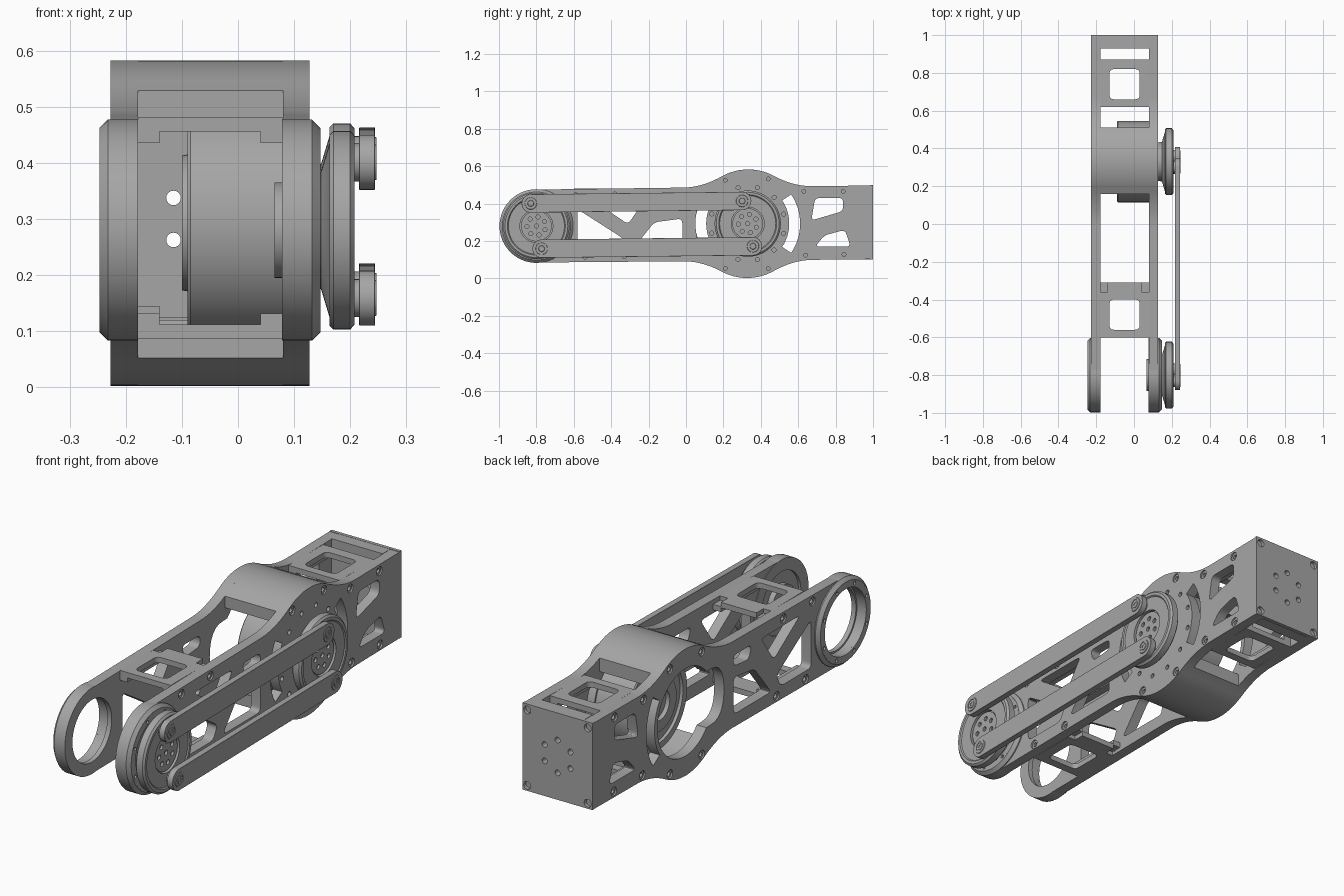
import bpy, bmesh
from math import sin, cos, pi, radians, sqrt
from mathutils import Vector

cube = bpy.data.objects.get("Cube")
if cube:
    bpy.data.objects.remove(cube, do_unlink=True)

GREY = (0.38, 0.38, 0.38, 1)
metal = bpy.data.materials.new("grey metal")
metal.use_nodes = True
metal.diffuse_color = GREY
metal.node_tree.nodes["Principled BSDF"].inputs["Base Color"].default_value = GREY

FRONT, REAR = (-0.8, 0.28), (0.33, 0.293)      # joint axes as (y, z)
INNER, OUTER = (-0.178, 0.08), (-0.227, 0.127)  # plate faces in x
MID = -0.05


def finish(name, bm):
    """Clean the mesh, link it and shade it."""
    bmesh.ops.remove_doubles(bm, verts=bm.verts, dist=0.0002)
    bmesh.ops.recalc_face_normals(bm, faces=bm.faces)
    mesh = bpy.data.meshes.new(name)
    bm.to_mesh(mesh)
    bm.free()
    mesh.materials.clear()
    mesh.materials.append(metal)
    obj = bpy.data.objects.new(name, mesh)
    bpy.context.collection.objects.link(obj)
    bpy.ops.object.select_all(action='DESELECT')
    obj.select_set(True)
    bpy.context.view_layer.objects.active = obj
    bpy.ops.object.shade_smooth_by_angle(angle=radians(30))
    return obj


def sheet(name, axis, a, b, loops):
    """Flat plate from a to b along an axis; first loop is the outline, others are holes."""
    curve = bpy.data.curves.new(name, 'CURVE')
    curve.dimensions, curve.fill_mode = '2D', 'BOTH'
    curve.extrude = abs(b - a) / 2
    for loop in loops:
        s = curve.splines.new('POLY')
        s.points.add(len(loop) - 1)
        for p, (u, v) in zip(s.points, loop):
            p.co = (u, v, 0, 1)
        s.use_cyclic_u = True
    tmp = bpy.data.objects.new("tmp", curve)
    bpy.context.collection.objects.link(tmp)
    mesh = bpy.data.meshes.new_from_object(tmp.evaluated_get(bpy.context.evaluated_depsgraph_get()))
    bm = bmesh.new()
    bm.from_mesh(mesh)
    bpy.data.objects.remove(tmp)
    bpy.data.curves.remove(curve)
    bpy.data.meshes.remove(mesh)
    for vert in bm.verts:
        u, v, w = vert.co
        w += (a + b) / 2
        vert.co = {'x': (w, u, v), 'y': (u, w, v), 'z': (u, v, w)}[axis]
    return finish(name, bm)


def lathe(name, centre, profile, closed=False, steps=56):
    """Spin an (x, radius) profile around an axis parallel to x."""
    bm = bmesh.new()
    vs = [bm.verts.new((x, centre[0] + r, centre[1])) for x, r in profile]
    pairs = list(zip(vs, vs[1:])) + ([(vs[-1], vs[0])] if closed else [])
    es = [bm.edges.new(p) for p in pairs]
    bmesh.ops.spin(bm, geom=vs + es, cent=(0, *centre), axis=(1, 0, 0), angle=2 * pi, steps=steps)
    return finish(name, bm)


def circle(c, r, n=48):
    return [(c[0] + r * cos(2 * pi * i / n), c[1] + r * sin(2 * pi * i / n)) for i in range(n)]


def hole_circle(c, radius, r, count, start=0):
    return [circle(p, r, 16) for p in (circle(c, radius, count) if not start else
            [(c[0] + radius * cos(start + 2 * pi * i / count),
              c[1] + radius * sin(start + 2 * pi * i / count)) for i in range(count)])]


def rect(u0, u1, v0, v1):
    return [(u0, v0), (u1, v0), (u1, v1), (u0, v1)]


def rounded(points, r=0.025):
    """Round every corner of a polygon."""
    pts, out = [Vector(p) for p in points], []
    for i, p in enumerate(pts):
        ends = []
        for q in (pts[i - 1], pts[(i + 1) % len(pts)]):
            ends.append(p + (q - p).normalized() * min(r, (q - p).length * 0.45))
        for k in range(6):
            t = k / 5
            out.append(tuple(ends[0] * (1 - t) ** 2 + p * 2 * t * (1 - t) + ends[1] * t * t))
    return out


def arc_slot(angle, r0, r1, half):
    a = [radians(angle - half + 2 * half * i / 16) for i in range(17)]
    pts = [(r1, t) for t in a] + [(r0, t) for t in reversed(a)]
    return [(REAR[0] + r * cos(t), REAR[1] + r * sin(t)) for r, t in pts]


def mid_z(y):
    return 0.28 + 0.02 * (y + 0.8) / 1.8


def half_height(y):
    d = abs(y - REAR[0])
    if d < 0.14:
        return sqrt(0.29 ** 2 - d * d)
    return 0.197 + 0.057 * (max(0, 0.347 - d) / 0.207) ** 2


def edge(y, side):
    return (y, mid_z(y) + side * half_height(y))


# Side plate outline: round nose, straight arm, round bulge, square tail
ys = [-0.02 + 0.7 * i / 40 for i in range(41)] + [0.985]
nose = [(FRONT[0] + 0.195 * cos(t), FRONT[1] + 0.195 * sin(t))
        for t in [radians(90 + 180 * i / 28) for i in range(29)]]
outline = nose + [edge(y, -1) for y in ys] + [edge(y, 1) for y in reversed(ys)]

# Lightening holes shared by both plates
truss = [rounded(p) for p in (
    [(-0.58, 0.37), (-0.58, 0.15), (-0.36, 0.15), (-0.33, 0.21)],
    [(-0.50, 0.42), (-0.22, 0.42), (-0.31, 0.29)],
    [(-0.29, 0.15), (-0.17, 0.30), (-0.02, 0.32), (-0.02, 0.15)],
    [(-0.15, 0.42), (-0.02, 0.42), (-0.02, 0.37), (-0.13, 0.36)],
    [(0.67, 0.31), (0.69, 0.43), (0.84, 0.43), (0.84, 0.36)],
    [(0.69, 0.17), (0.88, 0.17), (0.85, 0.26), (0.74, 0.23)])]
truss.append(arc_slot(0, 0.222, 0.28, 34))
screws = [(y, edge(y, 1)[1] - 0.03) for y in (-0.59, -0.38, 0.21, 0.44, 0.63, 0.84)]
screws += [(y, edge(y, -1)[1] + 0.027) for y in (-0.54, -0.33, 0.21, 0.44, 0.64, 0.845)]
shared = [outline, circle(FRONT, 0.16)] + truss + [circle(p, 0.02, 20) for p in screws]

# Right plate has a keyhole opening, left plate carries the motor
keyhole = []
for i in range(72):
    t = 2 * pi * i / 72
    lobe = max(0, 1 - (abs(t - pi) / radians(38)) ** 4)
    r = 0.2 + 0.08 * lobe
    keyhole.append((REAR[0] + r * cos(t), REAR[1] + r * sin(t)))
sheet("right_side_plate", 'x', OUTER[0], INNER[0], shared + [keyhole])
sheet("left_side_plate", 'x', INNER[1], OUTER[1],
      shared + [arc_slot(180, 0.222, 0.28, 30)] + hole_circle(REAR, 0.199, 0.011, 12, 0.26))

# Parts repeated on both sides: plate screws and front bearing rings
for label, s in (("right", -1), ("left", 1)):
    def px(d):
        return MID + s * d
    for i, p in enumerate(screws):
        lathe(f"{label}_plate_screw_{i + 1}", p, [(px(0.13), 0), (px(0.13), 0.021), (px(0.17), 0.021),
              (px(0.17), 0.01), (px(0.16), 0.01), (px(0.16), 0)], steps=16)
    lathe(f"{label}_bearing_ring", FRONT, [(px(d), r) for d, r in (
        (0.128, 0.142), (0.128, 0.197), (0.182, 0.197), (0.197, 0.182), (0.197, 0.179),
        (0.189, 0.179), (0.189, 0.15), (0.15, 0.15), (0.15, 0.142))], True)
    sheet(f"{label}_ring_cap", 'x', px(0.188), px(0.197),
          [circle(FRONT, 0.179), circle(FRONT, 0.15)] + hole_circle(FRONT, 0.165, 0.008, 8, 0.4))

# Cross plates, corner bosses and curved covers, top and bottom
def cross_plate(name, y0, y1, window, side, tongue):
    z = edge((y0 + y1) / 2, side)[1]
    shape = [(INNER[0], y0), (INNER[1], y0), (INNER[1], y1)]
    shape += [(0.04, y1), (0.04, y1 + tongue), (-0.14, y1 + tongue), (-0.14, y1)] if tongue else []
    shape.append((INNER[0], y1))
    sheet(name, 'z', z - side * 0.025, z, [shape, rounded(rect(-0.13, 0.03, *window))])
    for tag, x0, x1 in (("right", INNER[0], -0.14), ("left", 0.04, INNER[1])):
        sheet(f"{name}_{tag}_boss", 'z', z - side * 0.045, z - side * 0.02,
              [rect(x0, x1, y0, y1 + tongue)])


for tag, side in (("top", 1), ("bottom", -1)):
    cross_plate(f"front_{tag}_cross_plate", -0.6, -0.36, (-0.56, -0.4), side, 0.05)
    cross_plate(f"rear_{tag}_cross_plate", 0.62, 0.87, (0.66, 0.82), side, 0)
    cy = [0.16 + 0.35 * i / 24 for i in range(25)]
    inner = [(y, REAR[1] + side * sqrt(0.25 ** 2 - (y - REAR[0]) ** 2)) for y in reversed(cy)]
    sheet(f"{tag}_curved_cover", 'x', *INNER, [[edge(y, side) for y in cy] + inner])

# Tail block and end face with bolt holes
bolts = hole_circle((MID, 0.3), 0.075, 0.013, 6, pi / 6)
sheet("tail_block", 'y', 0.93, 0.985, [rect(*INNER, 0.1, 0.498)] + bolts)
corners = [(x, z) for x in (-0.203, 0.103) for z in (0.127, 0.472)]
sheet("tail_face", 'y', 0.985, 1.0,
      [rect(*OUTER, 0.102, 0.499)] + bolts + [circle(p, 0.018, 16) for p in corners])

# Motor drum between the plates and axle in the front ring
lathe("motor_drum", REAR, [(0.079, 0), (0.079, 0.215), (-0.085, 0.215), (-0.09, 0.21), (-0.09, 0.18),
      (-0.075, 0.18), (-0.075, 0.125), (-0.1, 0.12), (-0.1, 0.07), (-0.08, 0.07), (-0.08, 0)])
lathe("front_axle", FRONT, [(0.065, 0), (0.065, 0.085), (0.09, 0.085), (0.09, 0.145),
      (0.135, 0.145), (0.135, 0)])

# Crank discs with perforated hubs
crank = [(0.12, 0), (0.12, 0.1), (0.148, 0.105), (0.163, 0.155), (0.163, 0.17), (0.17, 0.177),
         (0.2, 0.177), (0.208, 0.168), (0.208, 0.155), (0.203, 0.15), (0.203, 0.088),
         (0.185, 0.088), (0.185, 0)]
for tag, c in (("front", FRONT), ("rear", REAR)):
    lathe(f"{tag}_crank_disc", c, crank)
    sheet(f"{tag}_crank_hub", 'x', 0.184, 0.196,
          [circle(c, 0.082)] + hole_circle(c, 0.05, 0.011, 7, 0.5) + [circle(c, 0.011, 16)])

# Parallel link rods with pivots
for tag, offset in (("upper", (-0.03, 0.121)), ("lower", (0.028, -0.121))):
    ends = [(c[0] + offset[0], c[1] + offset[1]) for c in (FRONT, REAR)]
    stadium = []
    for (y, z), start in zip(ends, (90, 270)):
        stadium += [(y + 0.049 * cos(t), z + 0.049 * sin(t))
                    for t in [radians(start + 180 * i / 18) for i in range(19)]]
    rod = sheet(f"{tag}_link_rod", 'x', 0.216, 0.244, [stadium])
    bevel = rod.modifiers.new("edge_bevel", 'BEVEL')
    bevel.width, bevel.segments = 0.006, 1
    bevel.limit_method, bevel.angle_limit = 'ANGLE', radians(40)
    for side, p in zip(("front", "rear"), ends):
        lathe(f"{tag}_{side}_pivot_neck", p, [(0.19, 0), (0.19, 0.034), (0.218, 0.034), (0.218, 0)], steps=24)
        lathe(f"{tag}_{side}_pivot_cap", p, [(0.24, 0), (0.24, 0.034), (0.247, 0.031), (0.247, 0.024),
              (0.2445, 0.024), (0.2445, 0.017), (0.247, 0.015), (0.247, 0.008), (0.2445, 0.008), (0.2445, 0)], steps=24)
